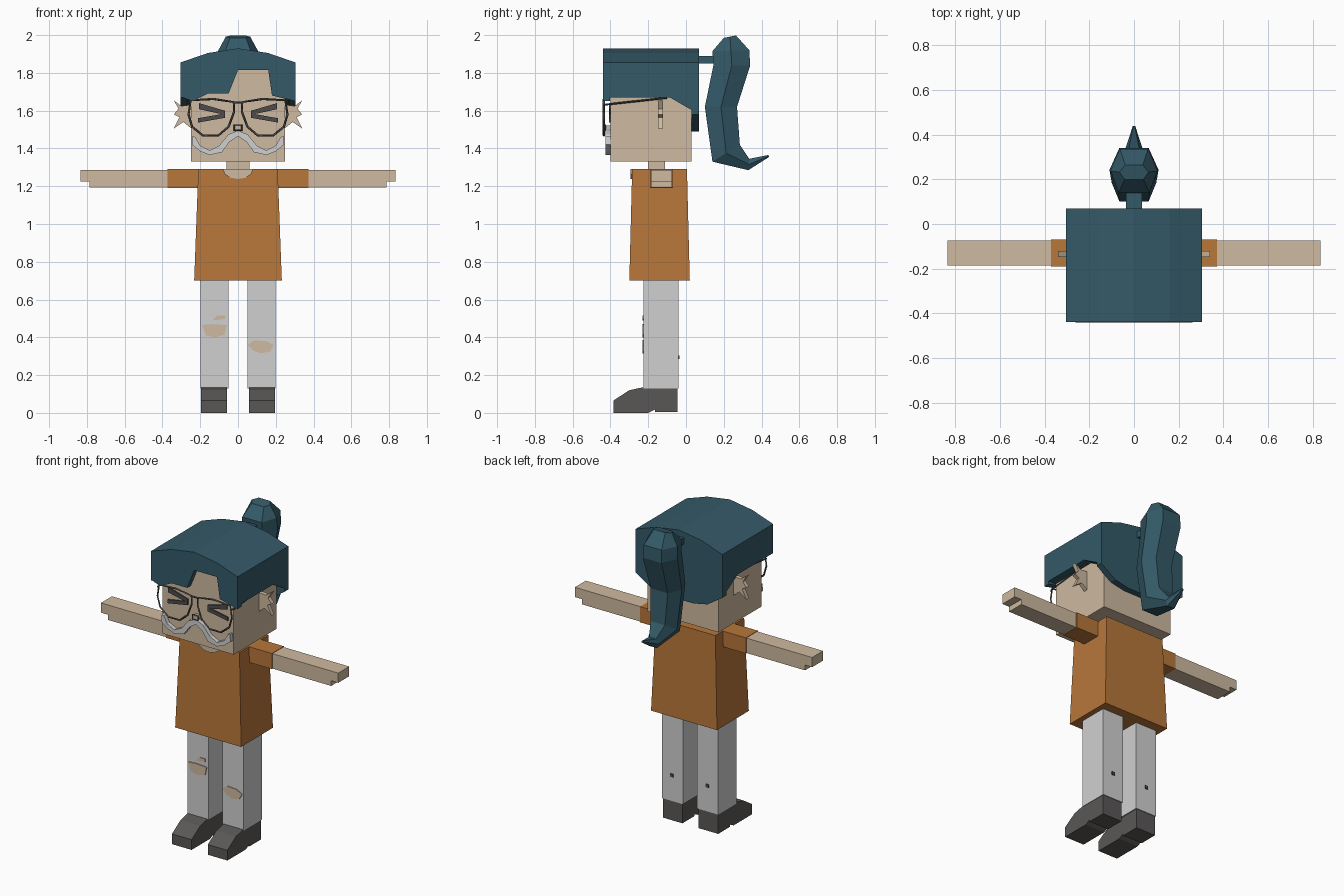
import bpy, bmesh
from mathutils import Vector

cube = bpy.data.objects.get("Cube")
if cube:
    bpy.data.objects.remove(cube)


def material(name, rgb):
    m = bpy.data.materials.new(name)
    m.use_nodes = True
    col = [(c / 255) ** 2.2 for c in rgb] + [1]
    m.diffuse_color = col
    m.node_tree.nodes["Principled BSDF"].inputs["Base Color"].default_value = col
    return m


SKIN = material("skin", (205, 184, 158))
TEAL = material("teal hair", (55, 90, 104))
ORANGE = material("orange cloth", (182, 118, 60))
PALE = material("pale grey", (207, 207, 207))
SHOE = material("dark grey leather", (90, 88, 87))
FRAME = material("dark frame", (78, 76, 76))


def finish(name, bm, mat):
    bmesh.ops.recalc_face_normals(bm, faces=bm.faces)
    me = bpy.data.meshes.new(name)
    bm.to_mesh(me)
    bm.free()
    me.materials.append(mat)
    ob = bpy.data.objects.new(name, me)
    bpy.context.collection.objects.link(ob)
    return ob


def box(name, x, y, z, mat, top=None):
    """Box from ranges; top gives other x and y ranges for a taper."""
    bm = bmesh.new()
    rings = []
    for (xr, yr), h in zip(((x, y), top or (x, y)), z):
        rings.append([bm.verts.new((a, b, h)) for a, b in
                      ((xr[0], yr[0]), (xr[1], yr[0]), (xr[1], yr[1]), (xr[0], yr[1]))])
    bridge(bm, rings)
    return finish(name, bm, mat)


def bridge(bm, rings):
    n = len(rings[0])
    for a, b in zip(rings, rings[1:]):
        for i in range(n):
            bm.faces.new((a[i], a[(i + 1) % n], b[(i + 1) % n], b[i]))
    bm.faces.new(rings[0])
    bm.faces.new(rings[-1])


def plate(name, outline, span, mat, axis="y"):
    """Extrude an outline along y (points are x, z) or along x (points are y, z)."""
    bm = bmesh.new()
    rings = [[bm.verts.new((a, d, b) if axis == "y" else (d, a, b)) for a, b in outline]
             for d in span]
    bridge(bm, rings)
    return finish(name, bm, mat)


def wire(name, points, radius, mat, closed=False):
    cu = bpy.data.curves.new(name, "CURVE")
    cu.dimensions = "3D"
    cu.bevel_depth = radius
    cu.bevel_resolution = 0
    cu.use_fill_caps = True
    sp = cu.splines.new("POLY")
    sp.points.add(len(points) - 1)
    for p, co in zip(sp.points, points):
        p.co = (*co, 1)
    sp.use_cyclic_u = closed
    cu.materials.append(mat)
    ob = bpy.data.objects.new(name, cu)
    bpy.context.collection.objects.link(ob)


def flip(points, s):
    return [(s * p[0], *p[1:]) for p in points]


# Shirt, neck and neckline
box("shirt", (-.232, .232), (-.3, .02), (.7, 1.29), ORANGE, ((-.21, .21), (-.285, .005)))
box("neck", (-.06, .06), (-.2, -.11), (1.27, 1.35), SKIN)
plate("neckline", [(-.08, 1.291), (-.07, 1.265), (-.04, 1.245), (0, 1.238),
                   (.04, 1.245), (.07, 1.265), (.08, 1.291)], (-.294, -.285), SKIN)

# Head
box("head", (-.25, .25), (-.4, .03), (1.33, 1.84), SKIN)

# Hair cap: crown, fringe, side panels and nape
crown = [(-.305, 1.855), (-.16, 1.905), (0, 1.93), (.16, 1.905), (.305, 1.855)]
plate("hair_crown", crown + [(.305, 1.84), (-.305, 1.84)], (-.44, .07), TEAL)
plate("hair_fringe", [(-.305, 1.845), (-.305, 1.675), (-.24, 1.65), (-.16, 1.69), (-.05, 1.69),
                      (0, 1.815), (.16, 1.815), (.18, 1.68), (.305, 1.65), (.305, 1.845)],
      (-.44, -.402), TEAL)
plate("hair_nape", [(-.305, 1.845), (-.305, 1.58), (-.2, 1.51), (-.1, 1.49), (.1, 1.49),
                    (.2, 1.51), (.305, 1.58), (.305, 1.845)], (.03, .07), TEAL)

# Ponytail with its tie, lofted through six-sided rings
box("ponytail_tie", (-.035, .035), (.06, .16), (1.85, 1.89), TEAL)
bm = bmesh.new()
rings = []
for yf, zf, yb, zb, w in ((.2, 1.985, .265, 1.998, .065), (.14, 1.915, .335, 1.92, .105),
                          (.145, 1.84, .34, 1.84, .11), (.1, 1.62, .27, 1.62, .1),
                          (.14, 1.33, .285, 1.42, .085), (.33, 1.285, .335, 1.345, .04),
                          (.44, 1.355, .435, 1.365, .006)):
    f, b = Vector((0, yf, zf)), Vector((0, yb, zb))
    rings.append([bm.verts.new(f.lerp(b, t) + Vector((k * w, 0, 0))) for t, k in
                  ((0, -.65), (0, .65), (.5, 1), (1, .6), (1, -.6), (.5, -1))])
bridge(bm, rings)
finish("ponytail", bm, TEAL)

# Parts mirrored on both sides
for s, side in ((1, "left"), (-1, "right")):
    def span(a, b):
        return sorted((s * a, s * b))

    plate("hair_panel_" + side, [(-.44, 1.845), (-.44, 1.67), (-.085, 1.67),
                                 (.07, 1.58), (.07, 1.845)], span(.252, .305), TEAL, "x")
    # Arms
    box("sleeve_" + side, span(.18, .372), (-.19, -.07), (1.19, 1.29), ORANGE)
    plate("arm_" + side, flip([(.36, 1.287), (.835, 1.287), (.835, 1.225), (.785, 1.225),
                               (.785, 1.192), (.36, 1.192)], s), (-.185, -.075), SKIN)
    # Legs and shoes
    box("leg_" + side, span(.05, .198), (-.225, -.04), (.13, .72), PALE)
    plate("shoe_" + side, [(-.045, .005), (-.045, .135), (-.23, .135), (-.3, .12), (-.385, .065),
                           (-.385, 0), (-.2, 0), (-.165, .018), (-.165, .005)],
          span(.057, .195), SHOE, "x")
    box("leg_mark_" + side, span(.115, .135), (-.04, -.034), (.285, .305), FRAME)
    # Spiky ears
    plate("ear_" + side, flip([(.24, 1.63), (.3, 1.625), (.34, 1.655), (.315, 1.61), (.34, 1.58),
                               (.31, 1.565), (.34, 1.505), (.29, 1.54), (.24, 1.5)], s),
          (-.148, -.122), SKIN)
    # Squeezed-shut eyes
    plate("eye_upper_" + side, flip([(.207, 1.64), (.207, 1.608), (.07, 1.578), (.07, 1.6)], s),
          (-.408, -.4), FRAME)
    plate("eye_lower_" + side, flip([(.212, 1.56), (.212, 1.537), (.07, 1.562), (.07, 1.585)], s),
          (-.408, -.4), FRAME)
    # Glasses
    lens = [(.02, 1.645), (.13, 1.662), (.25, 1.655), (.262, 1.58), (.243, 1.515),
            (.185, 1.468), (.105, 1.468), (.05, 1.515), (.022, 1.59)]
    wire("glasses_rim_" + side, [(s * x, -.435, z) for x, z in lens], .006, FRAME, True)
    wire("glasses_arm_" + side, [(s * .255, -.435, 1.63), (s * .27, -.42, 1.633),
                                 (s * .27, -.1, 1.668)], .005, FRAME)

wire("glasses_bridge", [(-.03, -.435, 1.643), (.03, -.435, 1.643)], .006, FRAME)

# Nose and moustache
box("nose", (-.016, .016), (-.43, -.4), (1.499, 1.521), SKIN)
wire("nose_outline", [(x, -.428, z) for x, z in ((-.02, 1.495), (.02, 1.495),
                                                 (.02, 1.525), (-.02, 1.525))], .004, FRAME, True)
upper = [(.05, 1.475), (.1, 1.415), (.15, 1.39), (.2, 1.415), (.225, 1.46)]
lower = [(.24, 1.465), (.245, 1.42), (.2, 1.385), (.15, 1.365), (.085, 1.38), (.045, 1.435)]
half = [(0, 1.495)] + upper + lower + [(0, 1.465)]
for s, side in ((1, "left"), (-1, "right")):
    plate("moustache_" + side, flip(half, s), (-.425, -.398), PALE)

# Torn knees
for name, outline in (
        ("knee_tear_right", [(-.19, .465), (-.14, .47), (-.06, .465), (-.07, .415),
                             (-.12, .4), (-.17, .41)]),
        ("small_tear_right", [(-.135, .49), (-.11, .515), (-.07, .515), (-.07, .497)]),
        ("knee_tear_left", [(.052, .36), (.085, .385), (.15, .38), (.19, .36),
                            (.17, .325), (.12, .315), (.08, .33)])):
    plate(name, outline, (-.231, -.224), SKIN)
